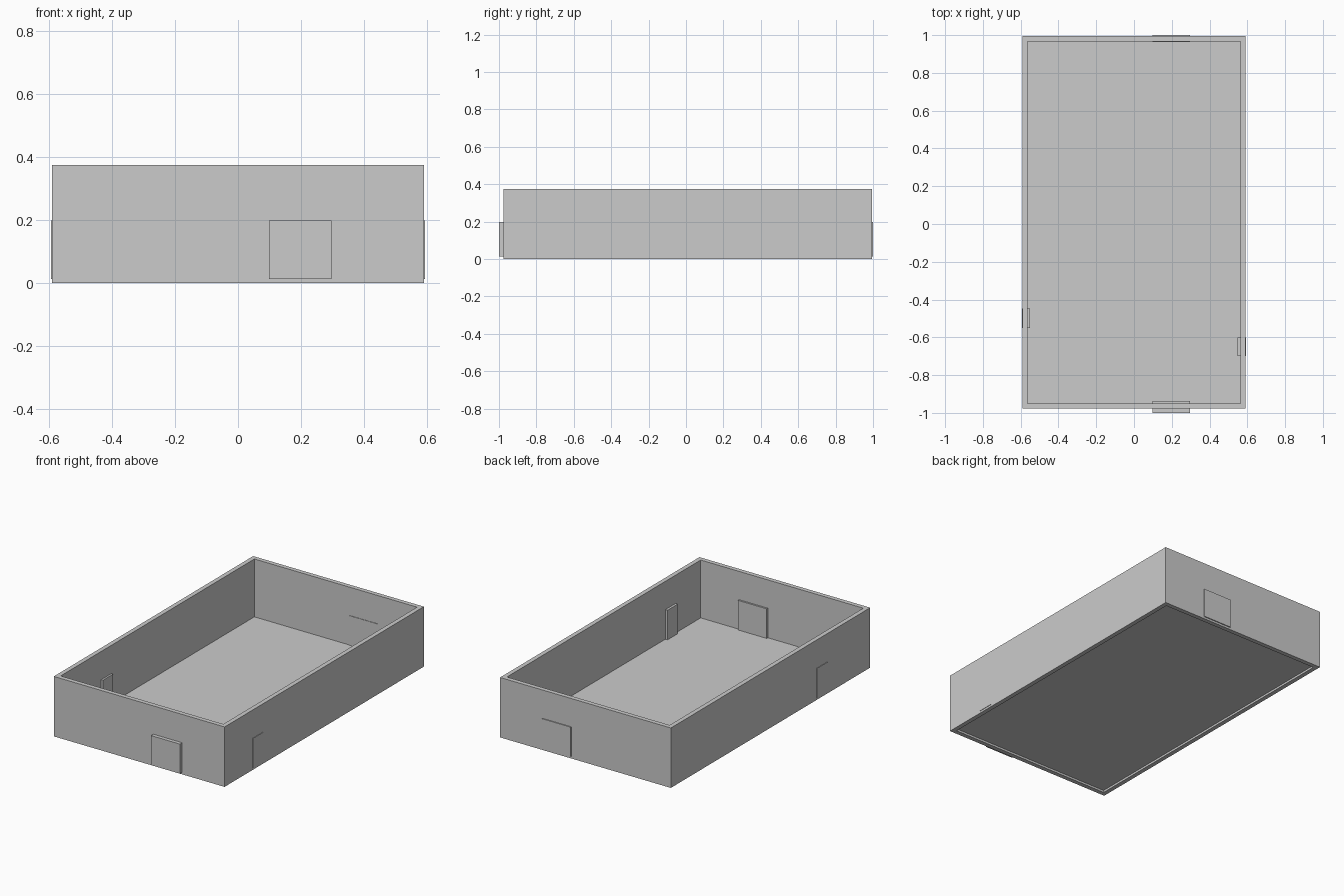
import bpy, bmesh

if "Cube" in bpy.data.objects:
    bpy.data.objects.remove(bpy.data.objects["Cube"])

def make_object(name, bm):
    bmesh.ops.recalc_face_normals(bm, faces=bm.faces)
    mesh = bpy.data.meshes.new(name)
    bm.to_mesh(mesh)
    bm.free()
    obj = bpy.data.objects.new(name, mesh)
    bpy.context.collection.objects.link(obj)
    return obj

def box(name, x0, x1, y0, y1, z0, z1):
    bm = bmesh.new()
    bmesh.ops.create_cube(bm, size=1)
    for v in bm.verts:
        v.co = (x1 if v.co.x > 0 else x0,
                y1 if v.co.y > 0 else y0,
                z1 if v.co.z > 0 else z0)
    return make_object(name, bm)

X, Y0, Y1 = 0.591, -0.977, 0.994   # outer wall limits
T, H, FLOOR = 0.028, 0.375, 0.013  # wall thickness, height, floor level

# Walls: one mitred rectangular ring
def corners(inset):
    x, a, b = X - inset, Y0 + inset, Y1 - inset
    return [(-x, a), (x, a), (x, b), (-x, b)]

bm = bmesh.new()
loops = [[bm.verts.new((x, y, z)) for x, y in corners(inset)]
         for inset, z in ((0, 0), (0, H), (T, H), (T, 0))]
for i in range(4):
    a, b = loops[i], loops[(i + 1) % 4]
    for j in range(4):
        k = (j + 1) % 4
        bm.faces.new((a[j], a[k], b[k], b[j]))
make_object("walls", bm)

# Floor: thin sheet, raised slightly above the wall bottoms
bm = bmesh.new()
bm.faces.new([bm.verts.new((x, y, FLOOR)) for x, y in corners(T)])
make_object("floor", bm)

# Doors: slabs set through each wall
for name, x0, x1, y0, y1 in (
        ("front_door", 0.098, 0.297, -1.0, -0.938),
        ("back_door", 0.098, 0.297, 0.963, 1.0),
        ("left_door", -0.594, -0.551, -0.55, -0.448),
        ("right_door", 0.548, 0.594, -0.70, -0.60)):
    box(name, x0, x1, y0, y1, FLOOR, 0.198)
